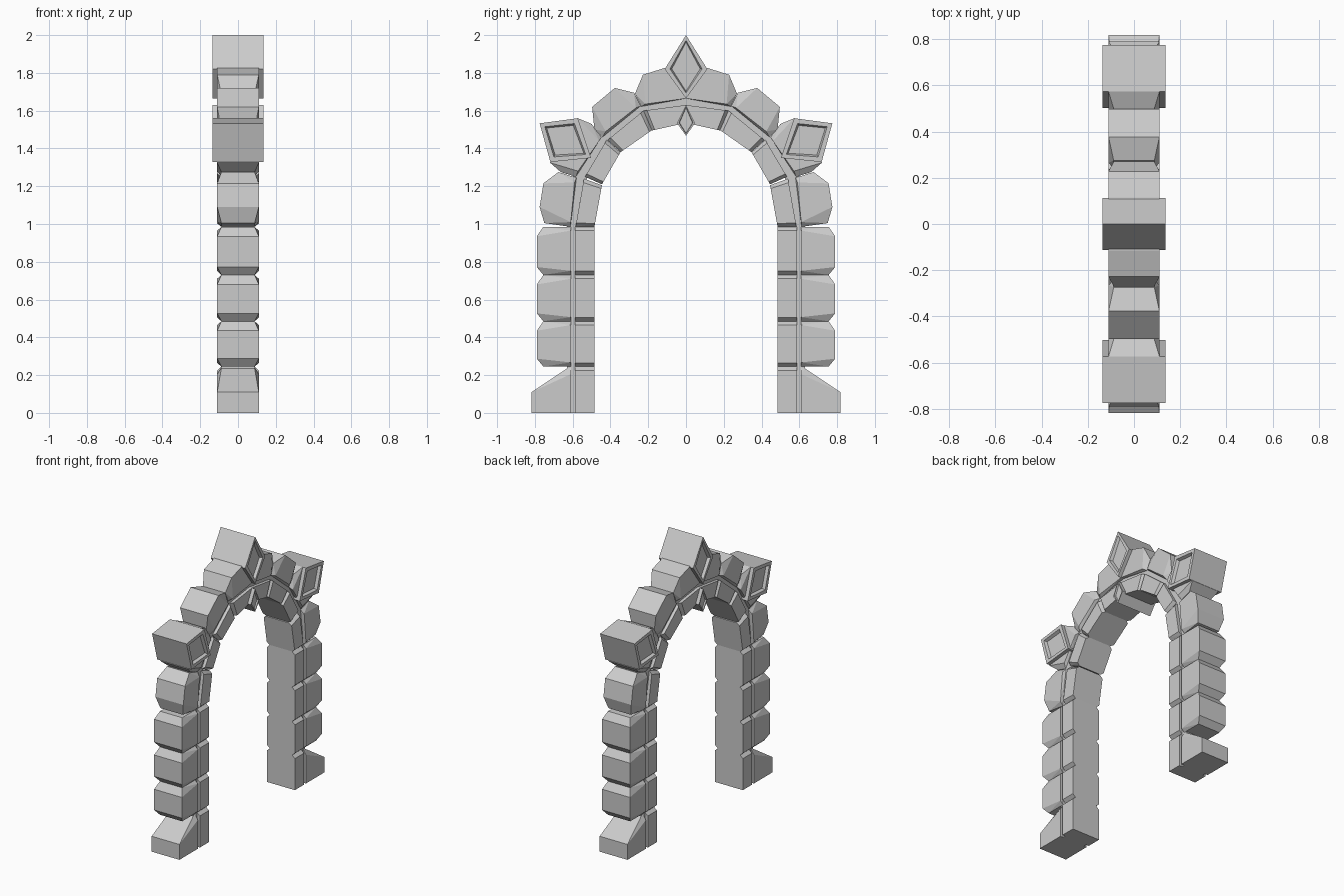
import bpy, bmesh

if "Cube" in bpy.data.objects:
    bpy.data.objects.remove(bpy.data.objects["Cube"])

FULL, NARROW, GEM = 0.11, 0.088, 0.136   # half depths along x


def finish(name, bm, mirror=True):
    bmesh.ops.recalc_face_normals(bm, faces=bm.faces)
    me = bpy.data.meshes.new(name)
    bm.to_mesh(me)
    bm.free()
    ob = bpy.data.objects.new(name, me)
    bpy.context.collection.objects.link(ob)
    if mirror:
        mod = ob.modifiers.new("mirror", 'MIRROR')
        mod.use_axis = (False, True, False)
    return ob


def stone(name, full, narrow):
    """Chamfered stone: hull of wide (y, z) points and narrow joint points."""
    bm = bmesh.new()
    for pts, w in ((full, FULL), (narrow, NARROW)):
        for y, z in pts:
            for s in (-1, 1):
                bm.verts.new((s * w, y, z))
    res = bmesh.ops.convex_hull(bm, input=bm.verts)
    loose = [v for v in bm.verts if not v.link_faces]
    bmesh.ops.delete(bm, geom=loose, context='VERTS')
    bmesh.ops.dissolve_limit(bm, angle_limit=0.02, verts=bm.verts, edges=bm.edges)
    # open the mirror plane so halves join cleanly
    seam = [f for f in bm.faces if all(abs(v.co.y) < 1e-5 for v in f.verts)]
    bmesh.ops.delete(bm, geom=seam, context='FACES')
    return finish(name, bm)


def lerp(p, q, t):
    return (p[0] + (q[0] - p[0]) * t, p[1] + (q[1] - p[1]) * t)


def lining(name, a, b, c, d, t0=0.08, t1=0.08):
    """Inner stone from joint a-b to joint d-c, chamfered at the joints."""
    full = [lerp(a, d, t0), lerp(b, c, t0), lerp(b, c, 1 - t1), lerp(a, d, 1 - t1)]
    return stone(name, full, [a, b, c, d])


def gem(name, pts, rim, slope, depth, mirror):
    """Prism with a sunken panel on both x faces."""
    bm = bmesh.new()
    rings = [[bm.verts.new((s * GEM, y, z)) for y, z in pts] for s in (-1, 1)]
    caps = [bm.faces.new(r) for r in rings]
    n = len(pts)
    for i in range(n):
        j = (i + 1) % n
        bm.faces.new((rings[0][i], rings[0][j], rings[1][j], rings[1][i]))
    bmesh.ops.recalc_face_normals(bm, faces=bm.faces)
    bmesh.ops.inset_individual(bm, faces=caps, thickness=rim)
    bmesh.ops.inset_individual(bm, faces=caps, thickness=slope, depth=-depth)
    return finish(name, bm, mirror)


# Recessed core visible in the grooves
inner = [(.57, 0), (.57, .99), (.525, 1.24), (.41, 1.43), (.215, 1.59), (0, 1.62)]
outer = [(.63, 0), (.63, .99), (.6, 1.25), (.45, 1.47), (.24, 1.64), (0, 1.69)]
for i in range(5):
    stone(f"core_{i}", [], [inner[i], outer[i], outer[i + 1], inner[i + 1]])

# Pillar feet
stone("foot_stone", [(.61, 0), (.818, 0), (.818, .11), (.61, .205)],
      [(.61, .24), (.63, .235)])
lining("foot_lining", (.485, 0), (.588, 0), (.588, .245), (.485, .245), t0=0)
foot = bpy.data.objects["foot_lining"]
for v in foot.data.vertices:
    if v.co.z < 0.01:
        v.co.x = FULL if v.co.x > 0 else -FULL

# Straight pillar stones
for i, (z0, z1) in enumerate(((.245, .485), (.485, .73), (.73, .985))):
    stone(f"pillar_stone_{i}",
          [(.61, z0 + .022), (.79, z0 + .042), (.79, z1 - .05), (.61, z1 - .02)],
          [(.61, z0), (.755, z0), (.755, z1), (.61, z1)])
    lining(f"pillar_lining_{i}", (.485, z0), (.588, z0), (.588, z1), (.485, z1))

# Curved outer stones
stone("shoulder_stone", [(.775, 1.09), (.755, 1.215), (.61, 1.01), (.59, 1.22)],
      [(.612, .985), (.75, 1.005), (.675, 1.275), (.58, 1.245)])
stone("haunch_stone", [(.72, 1.325), (.573, 1.56), (.572, 1.28), (.46, 1.44)],
      [(.583, 1.25), (.663, 1.275), (.5, 1.53), (.448, 1.46)])
stone("upper_stone", [(.497, 1.62), (.377, 1.72), (.425, 1.49), (.265, 1.615)],
      [(.442, 1.46), (.485, 1.5), (.275, 1.695), (.24, 1.625)])
stone("crown_stone", [(.228, 1.79), (.117, 1.825), (0, 1.84), (0, 1.665), (.215, 1.635)],
      [(.237, 1.622), (.27, 1.69)])

# Curved inner stones
lining("shoulder_lining", (.485, .985), (.585, .985), (.54, 1.24), (.445, 1.205))
lining("haunch_lining", (.445, 1.21), (.535, 1.25), (.42, 1.445), (.347, 1.38))
lining("upper_lining", (.347, 1.38), (.415, 1.445), (.225, 1.6), (.18, 1.497))
lining("crown_lining", (.18, 1.495), (.225, 1.6), (0, 1.63), (0, 1.535), t1=0)
for v in bpy.data.objects["crown_lining"].data.vertices:
    if v.co.y < 0.001:
        v.co.x = FULL if v.co.x > 0 else -FULL

# Framed gem blocks
gem("side_gem", [(.775, 1.533), (.573, 1.56), (.503, 1.35), (.718, 1.328)],
    .033, .012, .02, True)
gem("keystone_gem", [(0, 2), (.113, 1.82), (0, 1.665), (-.113, 1.82)],
    .028, .01, .02, False)
gem("pendant_gem", [(0, 1.63), (.048, 1.535), (0, 1.467), (-.048, 1.535)],
    .01, .004, .01, False)
